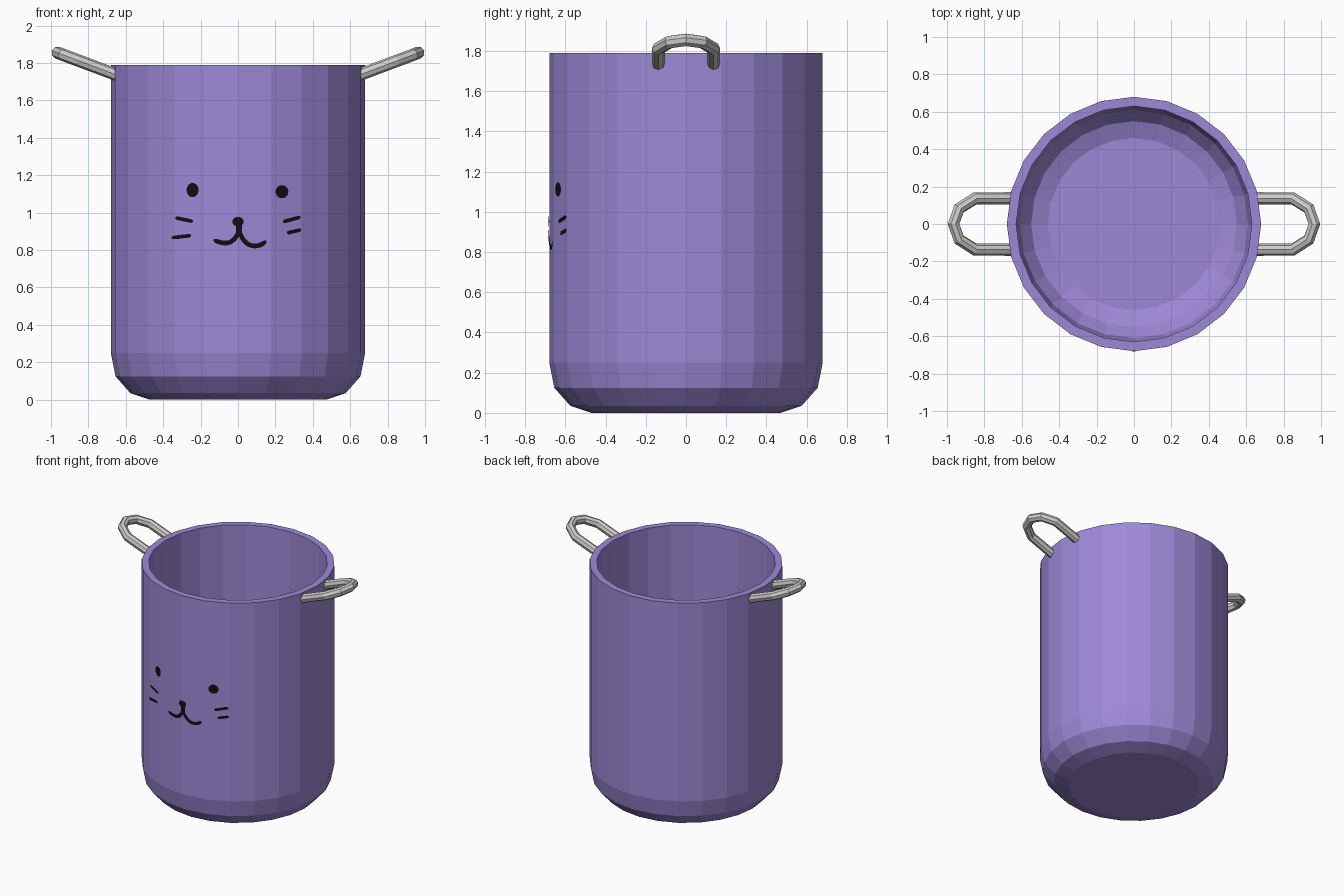
import bpy, bmesh, math
from mathutils import Vector
from mathutils.geometry import interpolate_bezier

cube = bpy.data.objects.get("Cube")
if cube:
    bpy.data.objects.remove(cube, do_unlink=True)

SIDES, RADIUS = 24, 0.68
STEP = 2 * math.pi / SIDES


def make_material(name, rgb, roughness=0.6):
    mat = bpy.data.materials.new(name)
    mat.use_nodes = True
    mat.diffuse_color = (*rgb, 1)
    bsdf = mat.node_tree.nodes["Principled BSDF"]
    bsdf.inputs["Base Color"].default_value = (*rgb, 1)
    bsdf.inputs["Roughness"].default_value = roughness
    return mat


purple = make_material("purple enamel", (0.34, 0.25, 0.68))
silver = make_material("silver metal", (0.60, 0.60, 0.59))
black = make_material("black paint", (0.005, 0.005, 0.005))


def add_object(name, mesh, mat):
    mesh.materials.clear()
    mesh.materials.append(mat)
    obj = bpy.data.objects.new(name, mesh)
    bpy.context.collection.objects.link(obj)
    return obj


def finish(name, bm, mat):
    mesh = bpy.data.meshes.new(name)
    bm.to_mesh(mesh)
    bm.free()
    return add_object(name, mesh, mat)


# Pot: one lathed profile, from under the base, over the rim, to the inner floor
profile = [(0, 0), (0.47, 0), (0.575, 0.035), (0.655, 0.125), (RADIUS, 0.25), (RADIUS, 1.79),
           (0.63, 1.79), (0.63, 0.26), (0.61, 0.16), (0.55, 0.085), (0.46, 0.05), (0, 0.05)]
bm = bmesh.new()
verts = [bm.verts.new((r, 0, z)) for r, z in profile]
edges = [bm.edges.new(pair) for pair in zip(verts, verts[1:])]
bmesh.ops.spin(bm, geom=verts + edges, cent=(0, 0, 0), axis=(0, 0, 1),
               angle=2 * math.pi, steps=SIDES, use_merge=False)
bmesh.ops.remove_doubles(bm, verts=bm.verts, dist=0.0005)
bmesh.ops.recalc_face_normals(bm, faces=bm.faces)
finish("pot", bm, purple)


# Handles: tilted loops of rod, one on each side
def add_handle(name, side):
    half = [(0.65, 0.137), (0.85, 0.137), (0.935, 0.083)]
    path = half + [(0.965, 0)] + [(x, -y) for x, y in reversed(half)]
    curve = bpy.data.curves.new(name + "_path", "CURVE")
    curve.dimensions = "3D"
    curve.bevel_depth = 0.033
    curve.bevel_resolution = 2
    curve.use_fill_caps = True
    spline = curve.splines.new("POLY")
    spline.use_smooth = False
    spline.points.add(len(path) - 1)
    for point, (x, y) in zip(spline.points, path):
        point.co = (side * x, y, 1.737 + 0.375 * (x - 0.65), 1)
    rod = bpy.data.objects.new(name + "_rod", curve)
    bpy.context.collection.objects.link(rod)
    bpy.context.view_layer.update()
    mesh = bpy.data.meshes.new_from_object(rod.evaluated_get(bpy.context.evaluated_depsgraph_get()))
    bpy.data.objects.remove(rod, do_unlink=True)
    mesh.shade_flat()
    add_object(name, mesh, silver)


add_handle("left_handle", 1)
add_handle("right_handle", -1)


# Painted face: thin shapes laid on the front facets of the pot
def on_front(x, z):
    k = int(math.asin(min(abs(x) / RADIUS, 1)) / STEP)
    x0, x1 = (RADIUS * math.sin(a * STEP) for a in (k, k + 1))
    y0, y1 = (RADIUS * math.cos(a * STEP) for a in (k, k + 1))
    y = y0 + (y1 - y0) * (abs(x) - x0) / (x1 - x0)
    return (x, -y - 0.004, z)


def face_forward(bm):
    bm.normal_update()
    for face in bm.faces:
        if face.normal.y > 0:
            face.normal_flip()


def add_dot(name, x, z, rx, rz):
    bm = bmesh.new()
    ring = [bm.verts.new(on_front(x + rx * math.cos(a * STEP), z + rz * math.sin(a * STEP)))
            for a in range(SIDES)]
    middle = bm.verts.new(on_front(x, z))
    for a, b in zip(ring, ring[1:] + ring[:1]):
        bm.faces.new((middle, a, b))
    face_forward(bm)
    finish(name, bm, black)


def add_stroke(name, controls, width):
    pts = interpolate_bezier(*[Vector((x, z, 0)) for x, z in controls], 25)
    bm = bmesh.new()
    rows = []
    for i, p in enumerate(pts):
        along = (pts[min(i + 1, 24)] - pts[max(i - 1, 0)]).normalized()
        t = i / 12 - 1
        half = 0.5 * width * max(0.3, math.sqrt(1 - t ** 8))
        side = Vector((-along.y, along.x, 0)) * half
        rows.append([bm.verts.new(on_front(q.x, q.y)) for q in (p + side, p - side)])
    for (a, b), (c, d) in zip(rows, rows[1:]):
        bm.faces.new((a, b, d, c))
    face_forward(bm)
    finish(name, bm, black)


def add_whisker(name, start, end):
    (x0, z0), (x1, z1) = start, end
    controls = [(x0 + (x1 - x0) * t / 3, z0 + (z1 - z0) * t / 3) for t in range(4)]
    add_stroke(name, controls, 0.02)


add_dot("right_eye", -0.243, 1.121, 0.032, 0.038)
add_dot("left_eye", 0.235, 1.112, 0.034, 0.035)
add_dot("nose", 0, 0.952, 0.03, 0.026)
add_stroke("nose_stem", [(0.004, 0.96), (0.006, 0.94), (0.006, 0.91), (0.004, 0.87)], 0.034)
add_stroke("mouth_right", [(0.006, 0.91), (-0.02, 0.82), (-0.08, 0.83), (-0.13, 0.855)], 0.025)
add_stroke("mouth_left", [(0.006, 0.91), (0.03, 0.80), (0.12, 0.81), (0.15, 0.85)], 0.025)
add_whisker("right_upper_whisker", (-0.335, 0.973), (-0.24, 0.953))
add_whisker("right_lower_whisker", (-0.355, 0.866), (-0.25, 0.878))
add_whisker("left_upper_whisker", (0.24, 0.951), (0.335, 0.977))
add_whisker("left_lower_whisker", (0.262, 0.891), (0.337, 0.909))
